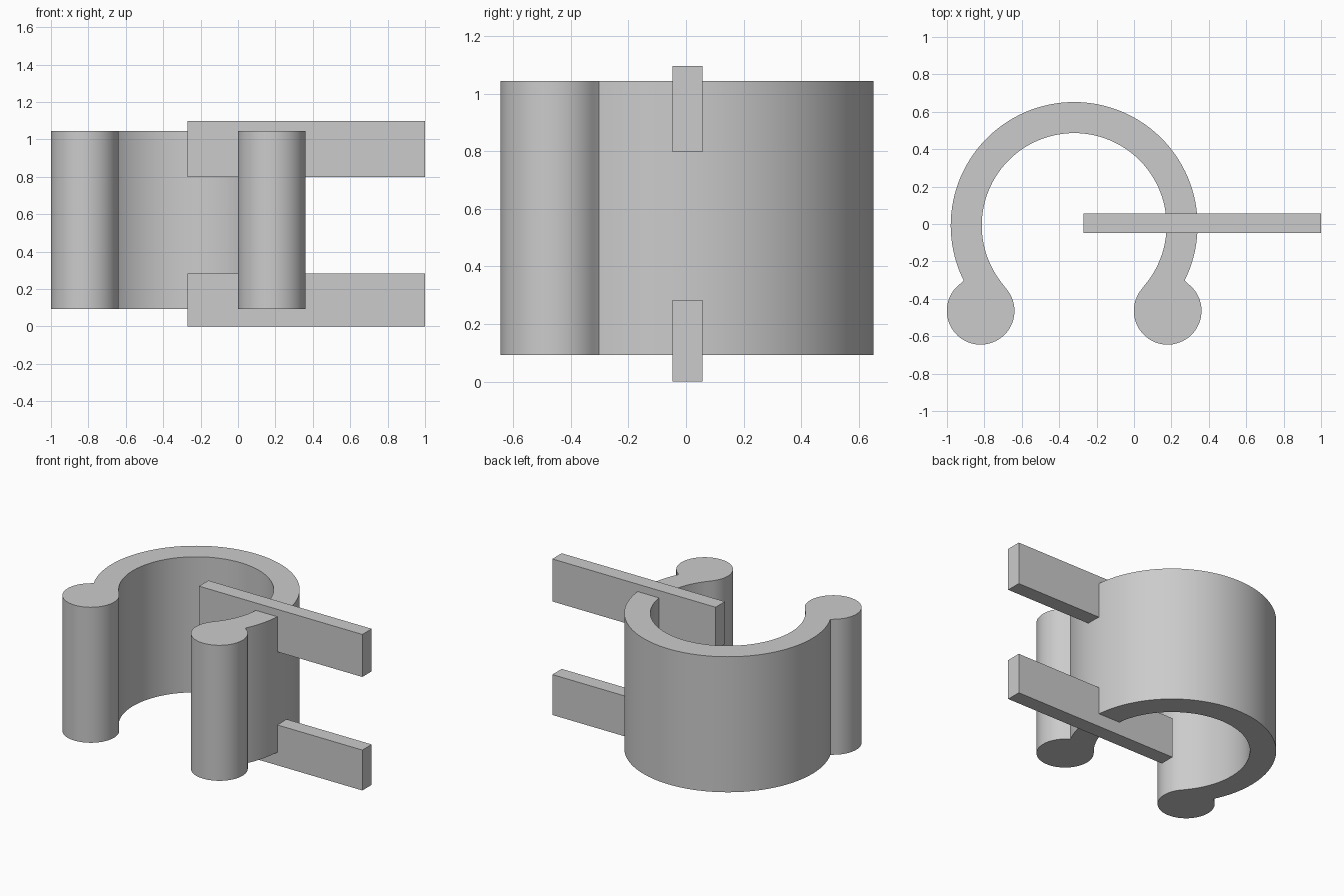
import bpy, bmesh
from math import cos, sin, radians

if "Cube" in bpy.data.objects:
    bpy.data.objects.remove(bpy.data.objects["Cube"])

GREY = (0.6, 0.6, 0.6, 1)
grey = bpy.data.materials.new("plain grey")
grey.use_nodes = True
grey.diffuse_color = GREY
grey.node_tree.nodes["Principled BSDF"].inputs["Base Color"].default_value = GREY


def arc(cx, cy, r, start, end, n):
    angles = [radians(start + (end - start) * i / n) for i in range(n + 1)]
    return [(cx + r * cos(a), cy + r * sin(a)) for a in angles]


def extrude(name, outline, z0, z1, smooth=False):
    """Closed outline pulled up from z0 to z1."""
    bm = bmesh.new()
    base = bm.faces.new([bm.verts.new((x, y, z0)) for x, y in outline])
    top = bmesh.ops.extrude_face_region(bm, geom=[base], use_keep_orig=True)
    moved = [v for v in top["geom"] if isinstance(v, bmesh.types.BMVert)]
    bmesh.ops.translate(bm, verts=moved, vec=(0, 0, z1 - z0))
    bmesh.ops.recalc_face_normals(bm, faces=bm.faces)
    mesh = bpy.data.meshes.new(name)
    bm.to_mesh(mesh)
    bm.free()
    mesh.materials.append(grey)
    obj = bpy.data.objects.new(name, mesh)
    bpy.context.collection.objects.link(obj)
    if smooth:
        bpy.ops.object.select_all(action='DESELECT')
        obj.select_set(True)
        bpy.context.view_layer.objects.active = obj
        bpy.ops.object.shade_smooth_by_angle(angle=radians(30))
    return obj


# Open clip ring with a round bead at each tip, as one outline
cx, cy = -0.32, -0.008
outer, inner, bead = 0.66, 0.494, 0.181
bead_x, bead_y = 0.5, -0.464
outline = (arc(cx, cy, outer, -26.5, 206.5, 80)
           + arc(cx - bead_x, bead_y, bead, 120, 403, 48)[1:]
           + arc(cx, cy, inner, 221, -41, 80)[1:]
           + arc(cx + bead_x, bead_y, bead, 137, 420, 48)[1:-1])
extrude("clip_ring", outline, 0.092, 1.045, smooth=True)

# Two flat bars through the right side of the ring
bar = [(-0.27, -0.047), (1.0, -0.047), (1.0, 0.057), (-0.27, 0.057)]
for name, z0, z1 in (("lower_bar", 0.0, 0.284), ("upper_bar", 0.798, 1.097)):
    extrude(name, bar, z0, z1)
